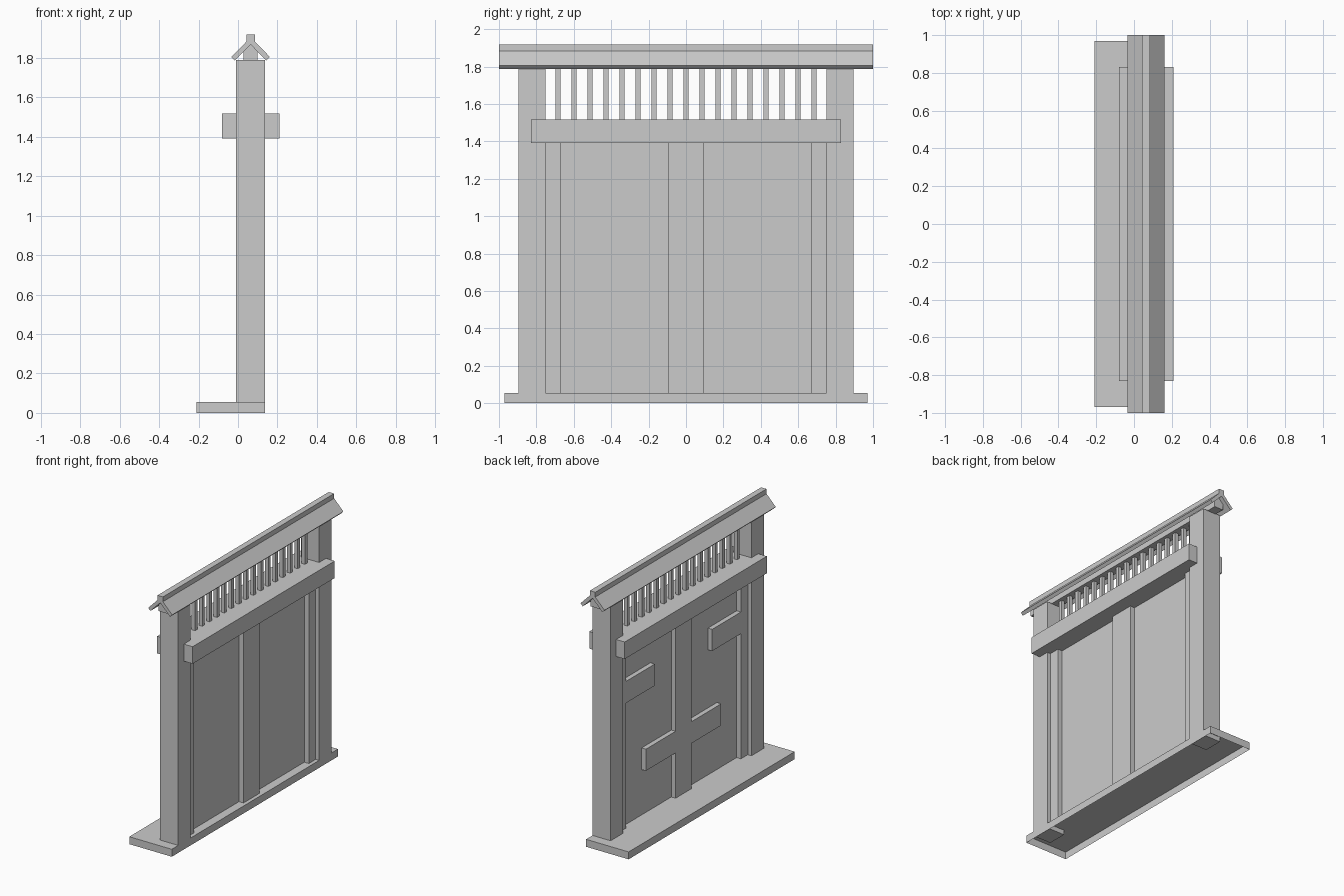
import bpy, bmesh

if "Cube" in bpy.data.objects:
    bpy.data.objects.remove(bpy.data.objects["Cube"])

C = 0.064  # x of the wall centre line


def mesh_object(name, verts, faces):
    me = bpy.data.meshes.new(name)
    me.from_pydata(verts, [], faces)
    bm = bmesh.new()
    bm.from_mesh(me)
    bmesh.ops.recalc_face_normals(bm, faces=bm.faces)
    bm.to_mesh(me)
    bm.free()
    ob = bpy.data.objects.new(name, me)
    bpy.context.collection.objects.link(ob)
    return ob


def extrude_y(name, profile, y0, y1):
    """Prism from an (x, z) profile run along y."""
    n = len(profile)
    verts = [(x, y, z) for y in (y0, y1) for x, z in profile]
    faces = [tuple(range(n)), tuple(range(n, 2 * n))]
    faces += [(i, (i + 1) % n, n + (i + 1) % n, n + i) for i in range(n)]
    return mesh_object(name, verts, faces)


def box(name, x0, x1, y0, y1, z0, z1):
    return extrude_y(name, [(x0, z0), (x1, z0), (x1, z1), (x0, z1)], y0, y1)


# Base slab, hollow and open underneath
base = box("base_slab", -0.21, 0.138, -0.97, 0.97, 0, 0.055)
bm = bmesh.new()
bm.from_mesh(base.data)
bottom = [f for f in bm.faces if all(v.co.z < 0.001 for v in f.verts)]
bmesh.ops.delete(bm, geom=bottom, context='FACES_ONLY')
bm.to_mesh(base.data)
bm.free()

# Main posts, door jambs and door panels on both sides
for s, side in ((-1, "left"), (1, "right")):
    def span(a, b):
        return sorted((s * a, s * b))
    box("main_post_" + side, -0.01, 0.138, *span(0.75, 0.895), 0.02, 1.79)
    box("door_jamb_" + side, 0.02, 0.11, *span(0.67, 0.75), 0.055, 1.40)
    box("door_panel_" + side, 0.055, 0.073, *span(0.09, 0.67), 0.055, 1.40)
    # Short cleats on the inner side of the doors
    box("lower_cleat_" + side, 0.02, 0.055, *span(0.09, 0.44), 0.39, 0.55)
    box("upper_cleat_" + side, 0.02, 0.055, *span(0.335, 0.67), 0.98, 1.14)
    # Sloping roof boards
    board = [(0, 1.905), (0.098, 1.805), (0.080, 1.787), (0, 1.868)]
    extrude_y("roof_board_" + side, [(C + s * x, z) for x, z in board], -1, 1)

# Centre stile between the doors
box("centre_stile", 0.02, 0.11, -0.093, 0.093, 0.055, 1.40)

# Crossbeam
box("crossbeam", -0.08, 0.21, -0.83, 0.83, 1.392, 1.518)

# Row of slats
for i in range(17):
    y = (i - 8) * 0.0856
    box(f"slat_{i + 1}", C - 0.0135, C + 0.0135, y - 0.0135, y + 0.0135, 1.518, 1.80)

# Ridge beam and ridge cap
extrude_y("ridge_beam", [(C - 0.036, 1.787), (C + 0.036, 1.787), (C + 0.036, 1.832),
                         (C, 1.868), (C - 0.036, 1.832)], -0.97, 0.97)
box("ridge_cap", C - 0.022, C + 0.022, -1, 1, 1.875, 1.918)
